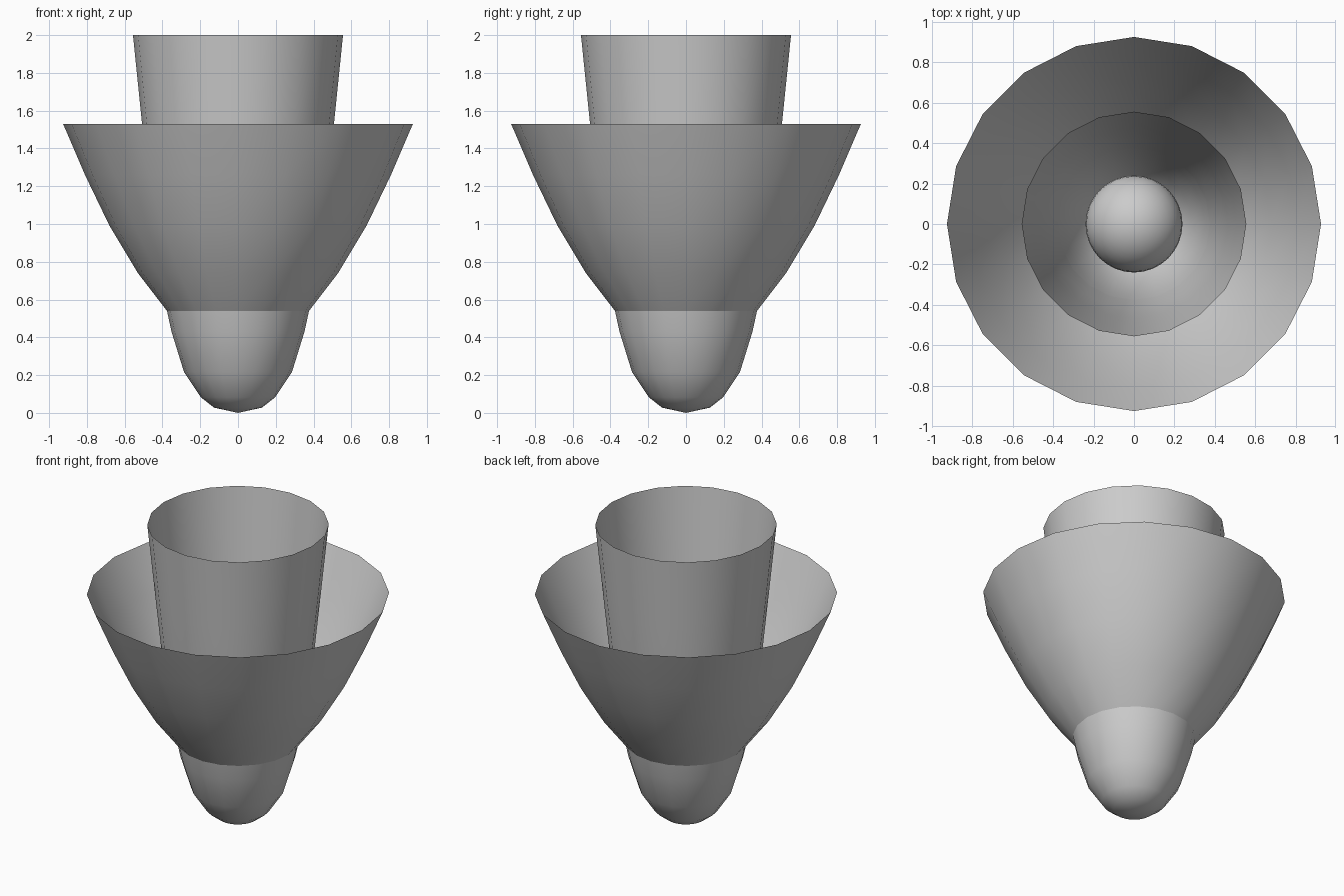
import bpy, bmesh, math

if "Cube" in bpy.data.objects:
    bpy.data.objects.remove(bpy.data.objects["Cube"])

SIDES = 20


def lathe(name, profile):
    """Open thin shell: spin an (r, z) profile around z, smooth shaded."""
    bm = bmesh.new()
    rings = []
    for r, z in profile:
        if r == 0:
            rings.append([bm.verts.new((0, 0, z))] * SIDES)
        else:
            rings.append([bm.verts.new((r * math.cos(2 * math.pi * i / SIDES),
                                        r * math.sin(2 * math.pi * i / SIDES), z))
                          for i in range(SIDES)])
    for lo, hi in zip(rings, rings[1:]):
        for i in range(SIDES):
            j = (i + 1) % SIDES
            quad = [lo[i], lo[j], hi[j], hi[i]]
            face = bm.faces.new(list(dict.fromkeys(quad)))
            face.smooth = True
    mesh = bpy.data.meshes.new(name)
    bm.to_mesh(mesh)
    bm.free()
    obj = bpy.data.objects.new(name, mesh)
    bpy.context.collection.objects.link(obj)
    return obj


# Rounded base bowl
lathe("base_bowl", [(0, 0), (0.127, 0.028), (0.197, 0.083),
                    (0.286, 0.217), (0.352, 0.43), (0.376, 0.54)])

# Wide flared outer cup
lathe("outer_cup", [(0.376, 0.54), (0.53, 0.74), (0.68, 0.99),
                    (0.81, 1.26), (0.926, 1.53)])

# Tall inner tube, open at the top
lathe("inner_tube", [(0.376, 0.54), (0.425, 0.79), (0.466, 1.12),
                     (0.508, 1.53), (0.556, 2.0)])

# Ball resting inside the base
bpy.ops.mesh.primitive_uv_sphere_add(segments=32, ring_count=16, radius=0.24,
                                     location=(0, 0, 0.5))
ball = bpy.context.object
ball.name = "inner_ball"
bpy.ops.object.shade_smooth()
